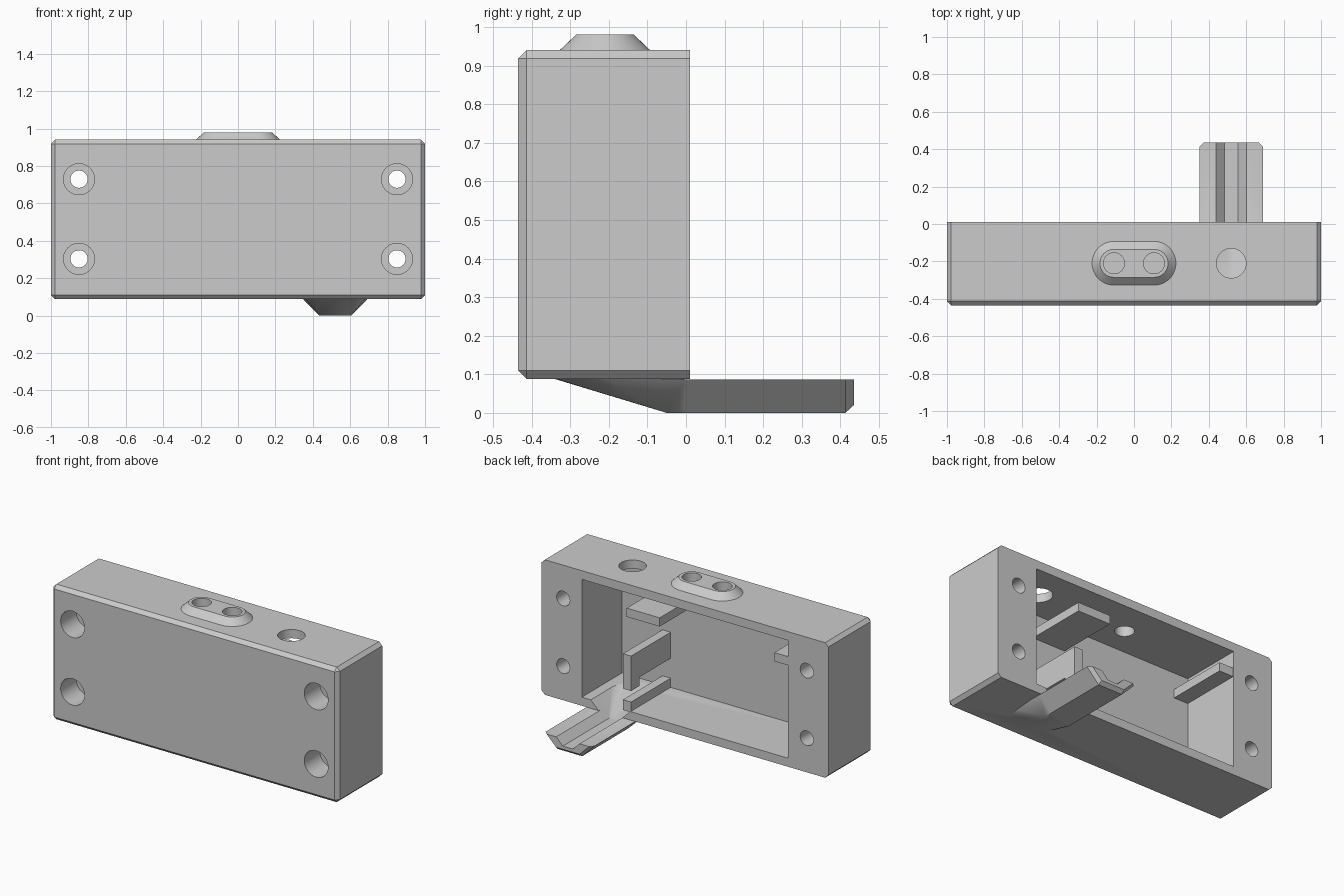
import bpy, bmesh, math

cube = bpy.data.objects.get("Cube")
if cube:
    bpy.data.objects.remove(cube)

grey = bpy.data.materials.new("light grey")
grey.use_nodes = True
COLOR = (0.6, 0.6, 0.6, 1)
grey.diffuse_color = COLOR
grey.node_tree.nodes["Principled BSDF"].inputs["Base Color"].default_value = COLOR

HOLE_Y = -0.21      # depth line of the top holes
SPOUT_X = 0.52      # centre of funnel and spout
BACK = 0.01         # open back plane


def finish(bm, name):
    bmesh.ops.recalc_face_normals(bm, faces=bm.faces)
    mesh = bpy.data.meshes.new(name)
    bm.to_mesh(mesh)
    bm.free()
    obj = bpy.data.objects.new(name, mesh)
    obj.data.materials.append(grey)
    bpy.context.collection.objects.link(obj)
    return obj


def box(name, x, y, z, bevel=0):
    bm = bmesh.new()
    bmesh.ops.create_cube(bm, size=1)
    for v in bm.verts:
        v.co = [r[0] if c < 0 else r[1] for c, r in zip(v.co, (x, y, z))]
    if bevel:
        edges = [e for e in bm.edges if min(v.co.y for v in e.verts) < y[1] - 0.001]
        bmesh.ops.bevel(bm, geom=edges, offset=bevel, segments=1, affect='EDGES')
    return finish(bm, name)


def hull(name, points):
    bm = bmesh.new()
    for p in points:
        bm.verts.new(p)
    res = bmesh.ops.convex_hull(bm, input=bm.verts)
    loose = [g for g in res["geom_interior"] if isinstance(g, bmesh.types.BMVert)]
    bmesh.ops.delete(bm, geom=loose, context='VERTS')
    bmesh.ops.dissolve_limit(bm, angle_limit=0.002, verts=bm.verts, edges=bm.edges)
    return finish(bm, name)


def ring(x, y, z, r, n=48):
    return [(x + r * math.cos(2 * math.pi * i / n), y + r * math.sin(2 * math.pi * i / n), z)
            for i in range(n)]


def ring_y(x, y, z, r):
    return [(a, y, c) for a, c, _ in ring(x, z, 0, r)]


def section(y, top, bottom, half_top, half_bottom):
    return [(SPOUT_X + s * h, y, z) for s in (-1, 1)
            for z, h in ((top, half_top), (bottom, half_bottom))]


def combine(target, other, operation):
    mod = target.modifiers.new("join", 'BOOLEAN')
    mod.operation = operation
    mod.solver = 'EXACT'
    mod.object = other
    other.hide_render = True
    bpy.context.view_layer.objects.active = target
    bpy.ops.object.modifier_apply(modifier=mod.name)
    bpy.data.objects.remove(other)


# Housing with chamfered edges, hollow and open at the back
housing = box("housing", (-1, 1), (-0.435, BACK), (0.088, 0.94), bevel=0.022)
combine(housing, box("cavity", (-0.72, 0.72), (-0.39, 0.2), (0.142, 0.885)), 'DIFFERENCE')

# Raised oblong boss on top
boss = hull("boss", [p for s in (-1, 1) for z, r in ((0.925, 0.133), (0.98, 0.075))
                     for p in ring(s * 0.107, HOLE_Y, z, r)])
combine(housing, boss, 'UNION')

# Funnel under the floor and the spout leading out of the back
funnel = hull("funnel", ring(SPOUT_X, HOLE_Y, 0.1, 0.17)
              + section(-0.05, 0.086, 0, 0.17, 0.085)
              + section(0, 0.086, 0, 0.17, 0.085))
spout = hull("spout", section(-0.05, 0.086, 0, 0.17, 0.085)
             + section(0.413, 0.086, 0, 0.17, 0.085)
             + section(0.435, 0.086, 0.02, 0.148, 0.082))
combine(housing, funnel, 'UNION')
combine(housing, spout, 'UNION')

# Channel through funnel and spout
bowl = hull("bowl_cutter", ring(SPOUT_X, HOLE_Y, 0.15, 0.145)
            + section(-0.05, 0.15, 0.04, 0.145, 0.035)
            + section(0.1, 0.15, 0.04, 0.145, 0.035))
combine(housing, bowl, 'DIFFERENCE')
channel = hull("channel_cutter", section(-0.02, 0.15, 0.04, 0.145, 0.035)
               + section(0.6, 0.15, 0.04, 0.145, 0.035))
combine(housing, channel, 'DIFFERENCE')

# Holes through the top
for x, r in ((-0.107, 0.056), (0.107, 0.056), (SPOUT_X, 0.079)):
    cutter = hull("top_hole_cutter", ring(x, HOLE_Y, 0.8, r) + ring(x, HOLE_Y, 1.1, r))
    combine(housing, cutter, 'DIFFERENCE')

# Counterbored screw holes in the corners
for x in (-0.85, 0.85):
    for z in (0.303, 0.729):
        for y0, y1, r in ((-0.6, 0.2, 0.046), (-0.6, -0.28, 0.083)):
            cutter = hull("screw_cutter", ring_y(x, y0, z, r) + ring_y(x, y1, z, r))
            combine(housing, cutter, 'DIFFERENCE')

# Inner ribs and ledges
parts = [housing]
for name, x, y, z in (
        ("upper_ledge", (0.18, 0.41), (-0.4, 0.005), (0.73, 0.785)),
        ("side_ledge", (-0.73, -0.62), (-0.4, 0.005), (0.725, 0.78)),
        ("divider", (0.38, 0.437), (-0.4, 0.005), (0.325, 0.49)),
        ("divider_foot", (0.38, 0.437), (-0.08, 0.005), (0.27, 0.327)),
        ("floor_rib", (0.38, 0.437), (-0.4, 0.005), (0.135, 0.2))):
    parts.append(box(name, x, y, z))

# Smooth round surfaces, keep hard edges
bpy.ops.object.select_all(action='DESELECT')
for obj in parts:
    obj.select_set(True)
bpy.context.view_layer.objects.active = housing
bpy.ops.object.shade_smooth_by_angle(angle=math.radians(25))
